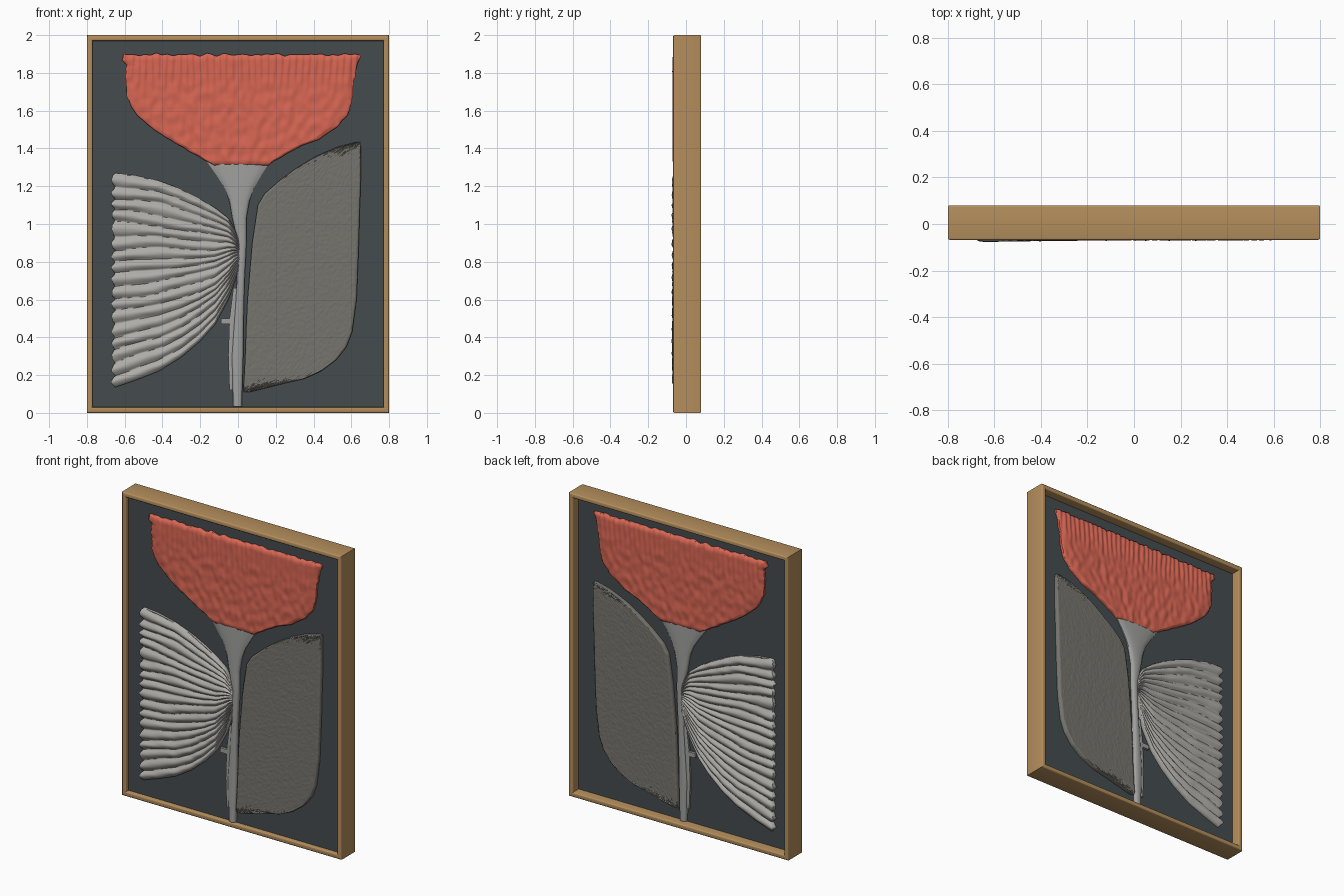
import bpy, bmesh, math, random
from mathutils import Vector, noise

if "Cube" in bpy.data.objects:
    bpy.data.objects.remove(bpy.data.objects["Cube"])

random.seed(4)


def srgb(r, g, b):
    f = lambda c: (c / 255 / 12.92) if c < 11 else ((c / 255 + 0.055) / 1.055) ** 2.4
    return (f(r), f(g), f(b), 1)


def material(name, rgb):
    m = bpy.data.materials.new(name)
    m.diffuse_color = srgb(*rgb)
    m.use_nodes = True
    m.node_tree.nodes["Principled BSDF"].inputs["Base Color"].default_value = m.diffuse_color
    return m


WOOD = material("warm wood", (180, 142, 92))
DARK = material("dark slate", (69, 76, 79))
CORAL = material("coral red", (216, 102, 83))
PALE = material("pale grey", (174, 172, 167))
STEM = material("stem grey", (160, 160, 158))
STONE = material("stone grey", (118, 116, 109))

FRONT, BACK = -0.042, 0.02      # panel faces that carry the relief


def finish(name, bm, mat, angle=50):
    bmesh.ops.recalc_face_normals(bm, faces=bm.faces)
    me = bpy.data.meshes.new(name)
    bm.to_mesh(me)
    bm.free()
    ob = bpy.data.objects.new(name, me)
    bpy.context.collection.objects.link(ob)
    me.materials.append(mat)
    bpy.ops.object.select_all(action='DESELECT')
    ob.select_set(True)
    bpy.context.view_layer.objects.active = ob
    bpy.ops.object.shade_smooth_by_angle(angle=math.radians(angle))
    return ob


def lerp_table(table, s):
    """Interpolate (s, low, high) rows."""
    for a, b in zip(table, table[1:]):
        if s <= b[0]:
            t = (s - a[0]) / (b[0] - a[0])
            return a[1] + (b[1] - a[1]) * t, a[2] + (b[2] - a[2]) * t
    return table[-1][1:]


def relief(name, table, place, height, nu, nv, mat, angle=50):
    """Raised patch on both panel faces: s runs along the table, v from low to high."""
    bm = bmesh.new()
    s0, s1 = table[0][0], table[-1][0]
    for base, sign in ((FRONT, -1), (BACK, 1)):
        rows = []
        for i in range(-1, nu + 2):
            u = min(max(i / nu, 0), 1)
            s = s0 + (s1 - s0) * u
            lo, hi = lerp_table(table, s)
            row = []
            for j in range(-1, nv + 2):
                v = min(max(j / nv, 0), 1)
                x, z = place(s, lo + (hi - lo) * v, u, v)
                border = i in (-1, nu + 1) or j in (-1, nv + 1)
                h = -0.004 if border else height(x, z, u, v)
                row.append(bm.verts.new((x, base + sign * h, z)))
            rows.append(row)
        for a, b in zip(rows, rows[1:]):
            for k in range(len(a) - 1):
                bm.faces.new((a[k], a[k + 1], b[k + 1], b[k]))
    return finish(name, bm, mat, angle)


def rim(u, v, w=0.04):
    """Rounds a patch off towards its border."""
    d = min(u, 1 - u, v, 1 - v) / w
    return math.sqrt(min(max(d, 0.0), 1.0))


# Frame: four mitred bars
outer = [(-.8, 0), (.8, 0), (.8, 2), (-.8, 2)]
inner = [(-.77, .03), (.77, .03), (.77, 1.97), (-.77, 1.97)]
for n, name in enumerate(("frame_bottom", "frame_right", "frame_top", "frame_left")):
    m = (n + 1) % 4
    bm = bmesh.new()
    loop = [outer[n], outer[m], inner[m], inner[n]]
    f = [bm.verts.new((x, -.068, z)) for x, z in loop]
    b = [bm.verts.new((x, .08, z)) for x, z in loop]
    bm.faces.new(f)
    bm.faces.new(b[::-1])
    for k in range(4):
        bm.faces.new((f[k], f[(k + 1) % 4], b[(k + 1) % 4], b[k]))
    front_long = [e for e in bm.edges if set(e.verts) in ({f[0], f[1]}, {f[2], f[3]},
                                                         {b[0], b[1]}, {b[2], b[3]})]
    bmesh.ops.bevel(bm, geom=front_long, offset=.007, segments=3, profile=.5, affect='EDGES')
    finish(name, bm, WOOD, 35)

# Backing panel
bm = bmesh.new()
bmesh.ops.create_cube(bm, size=1)
for v in bm.verts:
    v.co = Vector((v.co.x * 1.538, v.co.y * (BACK - FRONT) + (BACK + FRONT) / 2, v.co.z * 1.938 + 1))
finish("backing_panel", bm, DARK, 30)


# Flower head: pleated top, blistered lower part
def petal_place(s, t, u, v):
    wob = noise.noise(Vector((t * 22, 3, 0)))
    side = noise.noise(Vector((s * 30, 9 * (v > .5), 1))) * .012 * abs(2 * v - 1) ** 6
    return t + side, s + .014 * wob * u ** 6


def petal_height(x, z, u, v):
    pleat = math.sin(x * 2 * math.pi / .036 + 2 * noise.noise(Vector((x * 9, z * 5, 2))))
    blister = noise.noise(Vector((x * 28, 0, z * 18)))
    k = min(max((z - 1.68) / .12, 0), 1)
    return .014 + .012 * rim(u, v) + .003 * pleat * k + .006 * blister * (1 - .6 * k)


relief("flower_head",
       [(1.31, -.13, .16), (1.34, -.18, .2), (1.40, -.28, .31), (1.45, -.37, .43), (1.51, -.46, .52),
        (1.58, -.54, .585), (1.66, -.585, .605), (1.76, -.595, .615), (1.84, -.59, .63),
        (1.865, -.615, .64), (1.897, -.61, .65)],
       petal_place, petal_height, 80, 180, CORAL)

# Stem flaring into the flower cup
relief("stem",
       [(.035, -.025, .02), (.3, -.035, .028), (.5, -.02, .03), (.7, -.005, .035), (.9, .0, .045),
        (1.03, -.03, .045), (1.12, -.045, .06), (1.19, -.07, .085), (1.26, -.115, .125),
        (1.33, -.165, .17)],
       lambda s, t, u, v: (t, s),
       lambda x, z, u, v: .012 + .014 * math.sqrt(max(0, 1 - (2 * v - 1) ** 2)) - .006 * u ** 4,
       70, 12, STEM)

# Loose strip beside the lower stem and its small joint
relief("stem_strip", [(.12, -.045, -.025), (.3, -.052, -.02), (.5, -.045, -.01), (.66, -.025, .005)],
       lambda s, t, u, v: (t, s), lambda x, z, u, v: .012 + .005 * rim(u, v, .4), 20, 6, STEM)
relief("stem_joint", [(.47, -.09, -.03), (.5, -.09, -.03)],
       lambda s, t, u, v: (t, s), lambda x, z, u, v: .016, 3, 4, STEM)

# Pleated fan leaf
PLEATS = 17


def fan_wave(v, u):
    w = v * PLEATS + .35 * noise.noise(Vector((v * 7, u * 2.5, 5)))
    return abs(math.sin(math.pi * w))


def fan_place(s, t, u, v):
    edge = (1 - u) ** 12
    return s - .018 * edge * (fan_wave(v, 0) - .5) + .006 * edge * noise.noise(Vector((v * 60, 0, 0))), t


def fan_height(x, z, u, v):
    ripple = .003 * noise.noise(Vector((x * 8, 1, z * 30)))
    return .011 + .019 * fan_wave(v, u) * (1 - .45 * u) + .004 * rim(u, v) + ripple


relief("fan_leaf",
       [(-.66, .135, 1.27), (-.55, .17, 1.26), (-.42, .22, 1.23), (-.3, .295, 1.185),
        (-.2, .38, 1.135), (-.12, .47, 1.085), (-.05, .60, 1.03), (-.015, .70, .97), (.01, .78, .90)],
       fan_place, fan_height, 60, 204, PALE, 60)

# Rough stone leaf
relief("stone_leaf",
       [(.11, .03, .06), (.15, .03, .22), (.18, .032, .35), (.22, .034, .44), (.28, .037, .52),
        (.35, .04, .575), (.43, .042, .605), (.6, .05, .628), (.9, .075, .64), (1.1, .105, .645),
        (1.16, .14, .648), (1.23, .22, .65), (1.30, .315, .65), (1.36, .415, .65), (1.41, .53, .65),
        (1.435, .63, .648)],
       lambda s, t, u, v: (t, s),
       lambda x, z, u, v: .019 + .007 * rim(u, v, .02) + random.uniform(-.0014, .0014),
       170, 90, STONE, 60)
